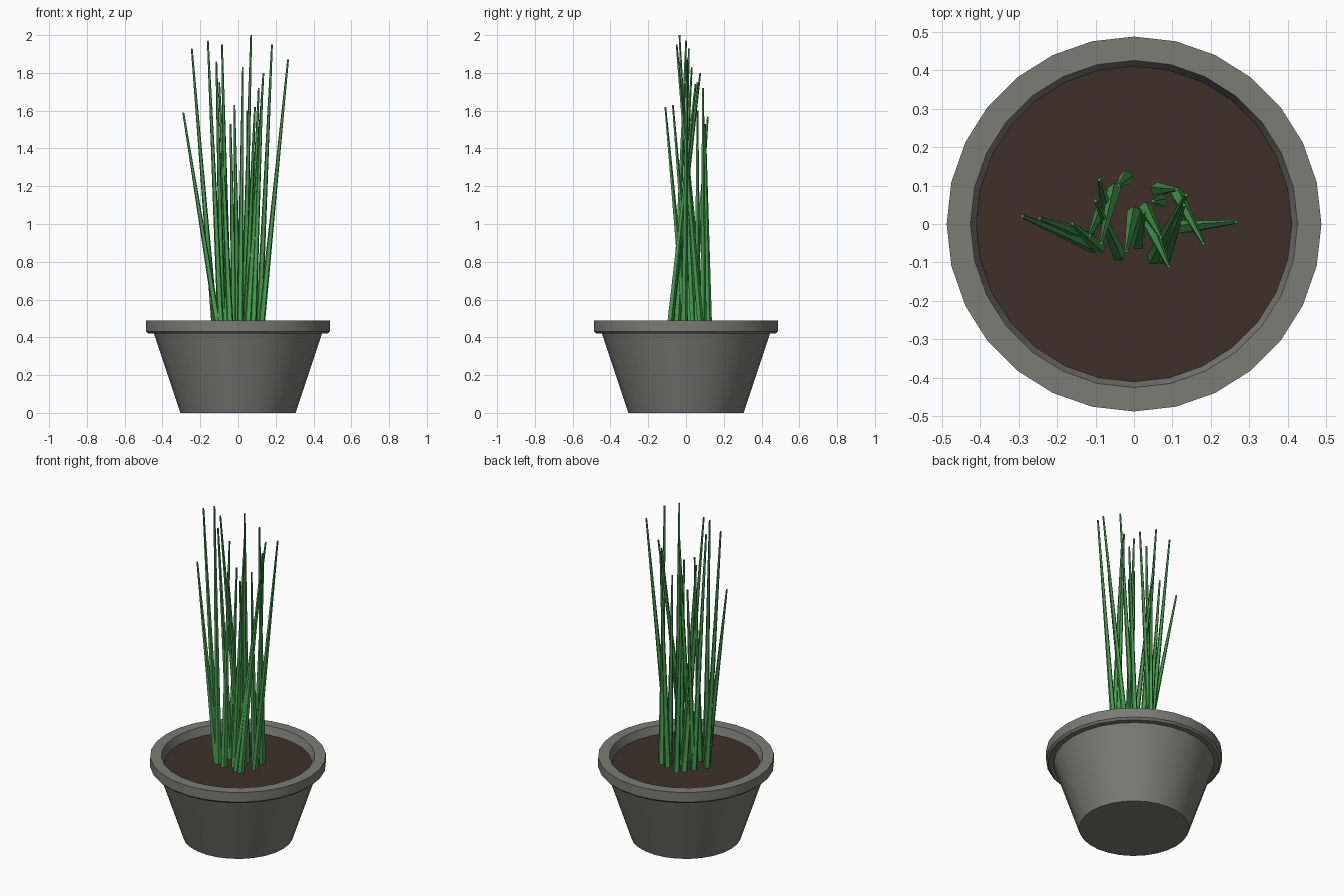
import bpy, bmesh, math
from mathutils import Vector

cube = bpy.data.objects.get("Cube")
if cube:
    bpy.data.objects.remove(cube, do_unlink=True)

SIDES = 28


def make_material(name, rgb):
    mat = bpy.data.materials.new(name)
    mat.use_nodes = True
    color = (*rgb, 1)
    mat.diffuse_color = color
    mat.node_tree.nodes["Principled BSDF"].inputs["Base Color"].default_value = color
    return mat


def add_object(name, bm, mat, smooth=False):
    bmesh.ops.recalc_face_normals(bm, faces=bm.faces)
    mesh = bpy.data.meshes.new(name)
    bm.to_mesh(mesh)
    bm.free()
    mesh.materials.append(mat)
    obj = bpy.data.objects.new(name, mesh)
    bpy.context.collection.objects.link(obj)
    if smooth:
        bpy.ops.object.select_all(action="DESELECT")
        obj.select_set(True)
        bpy.context.view_layer.objects.active = obj
        bpy.ops.object.shade_smooth_by_angle(angle=math.radians(30))
    return obj


def ring(bm, radius, z):
    step = 2 * math.pi / SIDES
    return [bm.verts.new((radius * math.cos(i * step), radius * math.sin(i * step), z))
            for i in range(SIDES)]


def turned(name, profile, mat):
    """Turn a (radius, height) profile around z and close both ends."""
    bm = bmesh.new()
    rings = [ring(bm, r, z) for r, z in profile]
    for low, high in zip(rings, rings[1:]):
        for i in range(SIDES):
            j = (i + 1) % SIDES
            bm.faces.new((low[i], low[j], high[j], high[i]))
    bm.faces.new(rings[0])
    bm.faces.new(rings[-1])
    return add_object(name, bm, mat, smooth=True)


def blade(name, base, tip, mat, wide=0.019, narrow=0.005):
    """Thin tapered five-sided leaf running from base to tip."""
    base, tip = Vector(base), Vector(tip)
    axis = tip - base
    bm = bmesh.new()
    bmesh.ops.create_cone(bm, cap_ends=True, segments=5, radius1=wide,
                          radius2=narrow, depth=axis.length)
    turn = Vector((0, 0, 1)).rotation_difference(axis).to_matrix().to_4x4()
    bm.transform(turn)
    bmesh.ops.translate(bm, vec=(base + tip) / 2, verts=bm.verts)
    return add_object(name, bm, mat)


pot_grey = make_material("pot grey", (0.2, 0.2, 0.18))
soil_brown = make_material("soil brown", (0.05, 0.03, 0.022))
leaf_green = make_material("leaf green", (0.06, 0.34, 0.075))

# Pot: tapered body, overhanging rim and inner wall down to below the soil
turned("pot", [(0.305, 0), (0.445, 0.42), (0.475, 0.42), (0.487, 0.432),
               (0.487, 0.49), (0.425, 0.49), (0.4, 0.41)], pot_grey)

# Soil disc
turned("soil", [(0.403, 0.42), (0.411, 0.442)], soil_brown)

# Leaves: base x, y and tip x, y, z in hundredths
leaves = [
    (-10, -6, -29, 2, 159), (-12, -3, -24.5, 1.5, 193), (-9, -6, -16, 0, 197),
    (-8, 4, -11.5, -3, 186), (-5, 9, -8.5, -5, 195), (-4, -8, -10, 6, 175),
    (0, 3, -2, -7, 163), (-7, 3, -9, 11.5, 157), (-2, 12, -4, 10, 153),
    (3, 4, 7, -3.5, 200), (1, -5, 2.5, 3, 183), (11, 8, 18, -5, 195),
    (12, -1, 26.5, 0.5, 187), (5, -9, 13.5, 7.5, 180), (8, -9, 13, 5, 174),
    (4, 0, 9, -11, 162), (6, 9, 11, 9, 172), (7, 6, 5, 6, 160),
]
for number, (bx, by, tx, ty, tz) in enumerate(leaves, 1):
    blade(f"leaf_{number}", (bx / 100, by / 100, 0.42),
          (tx / 100, ty / 100, tz / 100), leaf_green)
